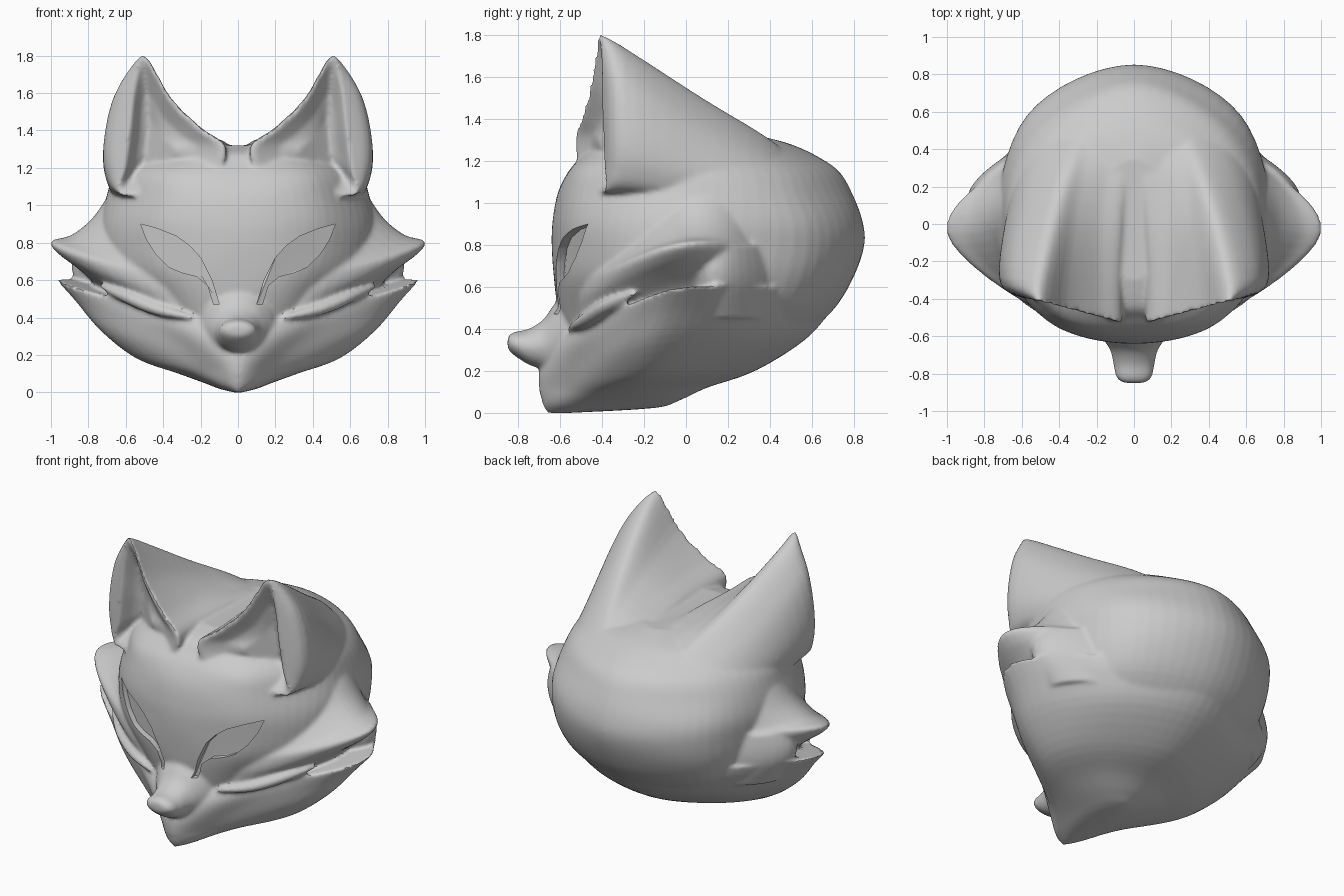
import bpy, bmesh, math
from mathutils import Vector

if "Cube" in bpy.data.objects:
    bpy.data.objects.remove(bpy.data.objects["Cube"])


def spline(pts, steps, closed):
    """Catmull-Rom through 3D points."""
    n, out = len(pts), []
    for i in range(n if closed else n - 1):
        if closed:
            a, b, c, d = (pts[(i + k) % n] for k in (-1, 0, 1, 2))
        else:
            a, b, c, d = (pts[min(max(i + k, 0), n - 1)] for k in (-1, 0, 1, 2))
        for s in range(steps):
            t = s / steps
            out.append(0.5 * (2 * b + (c - a) * t + (2 * a - 5 * b + 4 * c - d) * t * t
                              + (3 * b - a - 3 * c + d) * t ** 3))
    return out if closed else out + [pts[-1].copy()]


def refine(rows, steps):
    """Smoothly insert rings between control rings."""
    return list(zip(*[spline(list(c), steps, False) for c in zip(*rows)]))


def loft(name, rows, around=8, along=4):
    """Skin closed control rings, smoothing around and along, with capped ends."""
    if along > 1:
        rows = refine(rows, along)
    bm = bmesh.new()
    rings = [[bm.verts.new(p) for p in (spline(list(r), around, True) if around > 1 else r)]
             for r in rows]
    n = len(rings[0])
    for a, b in zip(rings, rings[1:]):
        for i in range(n):
            j = (i + 1) % n
            bm.faces.new((a[i], a[j], b[j], b[i]))
    bm.faces.new(rings[0])
    bm.faces.new(rings[-1])
    bmesh.ops.recalc_face_normals(bm, faces=bm.faces[:])
    me = bpy.data.meshes.new(name)
    bm.to_mesh(me)
    bm.free()
    obj = bpy.data.objects.new(name, me)
    bpy.context.collection.objects.link(obj)
    return obj


def head_rings(table, drop=lambda z: 0):
    """Rows: z, front y, front-side x y, widest x y, back-side x y, back y."""
    rings = []
    for z, yf, xm, ym, xt, yt, xb, yb, yr in table:
        half = [(0, yf), (xm, ym), (xt, yt), (xb, yb), (0, yr)]
        pts = half + [(-x, y) for x, y in half[3:0:-1]]
        rings.append([Vector((x, y, z - drop(z) * max(0, -0.05 - y))) for x, y in pts])
    return rings


# Skull and face
parts = [loft("skull", head_rings([
    (.30, -.54, .20, -.45, .42, -.10, .38, .30, .47),
    (.36, -.56, .24, -.50, .50, -.10, .43, .36, .56),
    (.50, -.61, .34, -.51, .65, -.10, .52, .48, .71),
    (.65, -.63, .43, -.52, .71, -.10, .56, .55, .80),
    (.80, -.64, .47, -.51, .73, -.08, .57, .58, .85),
    (.92, -.635, .47, -.51, .73, -.05, .57, .57, .84),
    (1.05, -.61, .45, -.49, .70, .00, .54, .52, .79),
    (1.15, -.56, .42, -.47, .67, .00, .49, .49, .73),
    (1.22, -.50, .38, -.41, .60, .00, .44, .42, .63),
    (1.28, -.44, .30, -.33, .45, .05, .34, .37, .50),
    (1.32, -.30, .15, -.20, .20, .10, .15, .25, .35)]))]

# Upper cheek fur, flaring to a point on each side
parts.append(loft("upper_cheeks", head_rings([
    (.50, -.50, .30, -.47, .70, -.08, .56, .30, .50),
    (.60, -.50, .38, -.48, .78, -.06, .62, .32, .58),
    (.68, -.50, .44, -.48, .88, -.05, .65, .33, .60),
    (.74, -.50, .47, -.48, .96, -.05, .66, .33, .60),
    (.80, -.50, .48, -.47, 1.0, -.05, .66, .33, .60),
    (.83, -.50, .47, -.46, .89, -.05, .66, .32, .60),
    (.92, -.50, .42, -.44, .77, -.03, .62, .32, .60),
    (1.05, -.48, .38, -.40, .68, .00, .56, .32, .60)], lambda z: 0.4)))

# Fill behind the cheek gap
parts.append(loft("cheek_back", head_rings([
    (.45, -.30, .30, -.15, .76, .10, .58, .38, .55),
    (.60, -.30, .30, -.15, .86, .10, .62, .40, .60),
    (.70, -.30, .30, -.15, .88, .10, .62, .40, .60),
    (.80, -.30, .30, -.15, .85, .10, .62, .38, .60)])))

# Jaw with lower cheek fur
parts.append(loft("jaw", head_rings([
    (.00, -.66, .02, -.63, .025, -.60, .02, -.57, -.55),
    (.025, -.67, .07, -.58, .10, -.40, .07, -.22, -.15),
    (.06, -.68, .11, -.57, .18, -.30, .14, -.10, -.03),
    (.12, -.69, .16, -.55, .33, -.25, .25, .00, .10),
    (.20, -.70, .20, -.54, .54, -.20, .40, .14, .33),
    (.35, -.70, .30, -.50, .73, -.15, .52, .33, .57),
    (.50, -.66, .42, -.45, .87, -.08, .60, .40, .70),
    (.60, -.60, .50, -.40, .97, -.04, .63, .42, .76)], lambda z: 0.4 * z / 0.6)))

# Snout: elliptical sections running forward (y, centre z, half width, half height)
parts.append(loft("snout", [
    [Vector((rx * math.cos(k * math.pi / 4), y, zc + rz * math.sin(k * math.pi / 4)))
     for k in range(8)] for y, zc, rx, rz in [
        (-.40, .38, .25, .24), (-.56, .37, .20, .22), (-.63, .345, .155, .17),
        (-.68, .325, .125, .12), (-.75, .315, .11, .085), (-.82, .33, .095, .055),
        (-.85, .335, .055, .03)]], around=4))

# Ears: front rim, bulging middle, then sections that sink into the skull
RIM = [(.62, 1.05), (.61, 1.2), (.58, 1.42), (.555, 1.66), (.50, 1.81),
       (.36, 1.58), (.20, 1.42), (.07, 1.32), (.10, 1.20), (.32, 1.10)]
MID = [(.62, 1.05), (.71, 1.18), (.71, 1.40), (.645, 1.62), (.50, 1.745),
       (.35, 1.54), (.20, 1.40), (.07, 1.32), (.10, 1.18), (.32, 1.05)]
REAR = [(.60, 1.0), (.67, 1.08), (.66, 1.22), (.58, 1.38), (.43, 1.50),
        (.30, 1.42), (.18, 1.36), (.05, 1.32), (.10, 1.15), (.30, 1.0)]
BACK = [(.52, .95), (.58, 1.02), (.55, 1.10), (.46, 1.20), (.33, 1.275),
        (.24, 1.275), (.14, 1.27), (.03, 1.26), (.10, 1.10), (.30, .95)]


def ear_ring(pts, sx, y=None, scale=1.0, push=0.0, centre=(.45, 1.3)):
    cx, cz = centre
    return [Vector((sx * (cx + (x - cx) * scale),
                    (-.545 + .25 * x if y is None else y) + push,
                    cz + (z - cz) * scale)) for x, z in pts]


for sx, side in ((1, "left"), (-1, "right")):
    hollow = [ear_ring(RIM, sx, scale=s, push=p) for s, p in ((.3, .11), (.6, .08), (.9, .01))]
    shell = [ear_ring(RIM, sx), ear_ring(MID, sx, y=-.30), ear_ring(REAR, sx, y=.08),
             ear_ring(BACK, sx, y=.43), ear_ring(BACK, sx, y=.64, scale=.4, centre=(.28, .9))]
    parts.append(loft(side + "_ear", hollow + refine(shell, 5), around=5, along=1))

# Fur tufts lying in the gap between the cheek layers
for sx, side in ((1, "left"), (-1, "right")):
    path = spline([Vector((sx * x, y, z)) for x, y, z in
                   [(.24, -.56, .40), (.42, -.48, .44), (.60, -.37, .51), (.74, -.24, .57)]],
                  4, False)
    rings = []
    for i, p in enumerate(path):
        r = .008 + .03 * math.sin(math.pi * i / (len(path) - 1))
        rings.append([p + Vector((sx * .5 * r * math.cos(a), -r * math.cos(a), r * math.sin(a)))
                      for a in (k * math.pi / 3 for k in range(6))])
    parts.append(loft(side + "_cheek_tuft", rings, around=2, along=1))

# Fuse all parts into one sculpted skin
bpy.ops.object.select_all(action='DESELECT')
for part in parts:
    part.select_set(True)
head = parts[0]
bpy.context.view_layer.objects.active = head
bpy.ops.object.join()
head.name = "fox_head"
mod = head.modifiers.new("fuse", 'REMESH')
mod.mode, mod.voxel_size = 'VOXEL', 0.012
bpy.ops.object.modifier_apply(modifier=mod.name)
mod = head.modifiers.new("soften", 'SMOOTH')
mod.factor, mod.iterations = 0.5, 7
bpy.ops.object.modifier_apply(modifier=mod.name)

# Eyes: shallow sockets following the face surface
EYE = [(.52, .90), (.43, .875), (.33, .835), (.26, .785), (.20, .72), (.14, .60), (.10, .47),
       (.13, .47), (.16, .57), (.22, .62), (.30, .64), (.37, .67), (.44, .74), (.49, .82)]
bpy.context.view_layer.update()
cutters = []
for sx in (1, -1):
    floor = []
    for x, z in EYE:
        hit, loc, _, _ = head.ray_cast(Vector((sx * x, -2, z)), Vector((0, 1, 0)))
        floor.append(Vector((sx * x, (loc.y if hit else -.55) + .04, z)))
    cutters.append(loft("eye_cutter", [[Vector((p.x, -.9, p.z)) for p in floor], floor],
                        around=1, along=1))
for cutter in cutters:
    cutter.hide_render = True
    mod = head.modifiers.new("eye_socket", 'BOOLEAN')
    mod.operation, mod.solver, mod.object = 'DIFFERENCE', 'EXACT', cutter
    bpy.context.view_layer.objects.active = head
    bpy.ops.object.modifier_apply(modifier=mod.name)
    bpy.data.objects.remove(cutter)
bpy.ops.object.select_all(action='DESELECT')
head.select_set(True)
bpy.ops.object.shade_smooth_by_angle(angle=math.radians(45))
